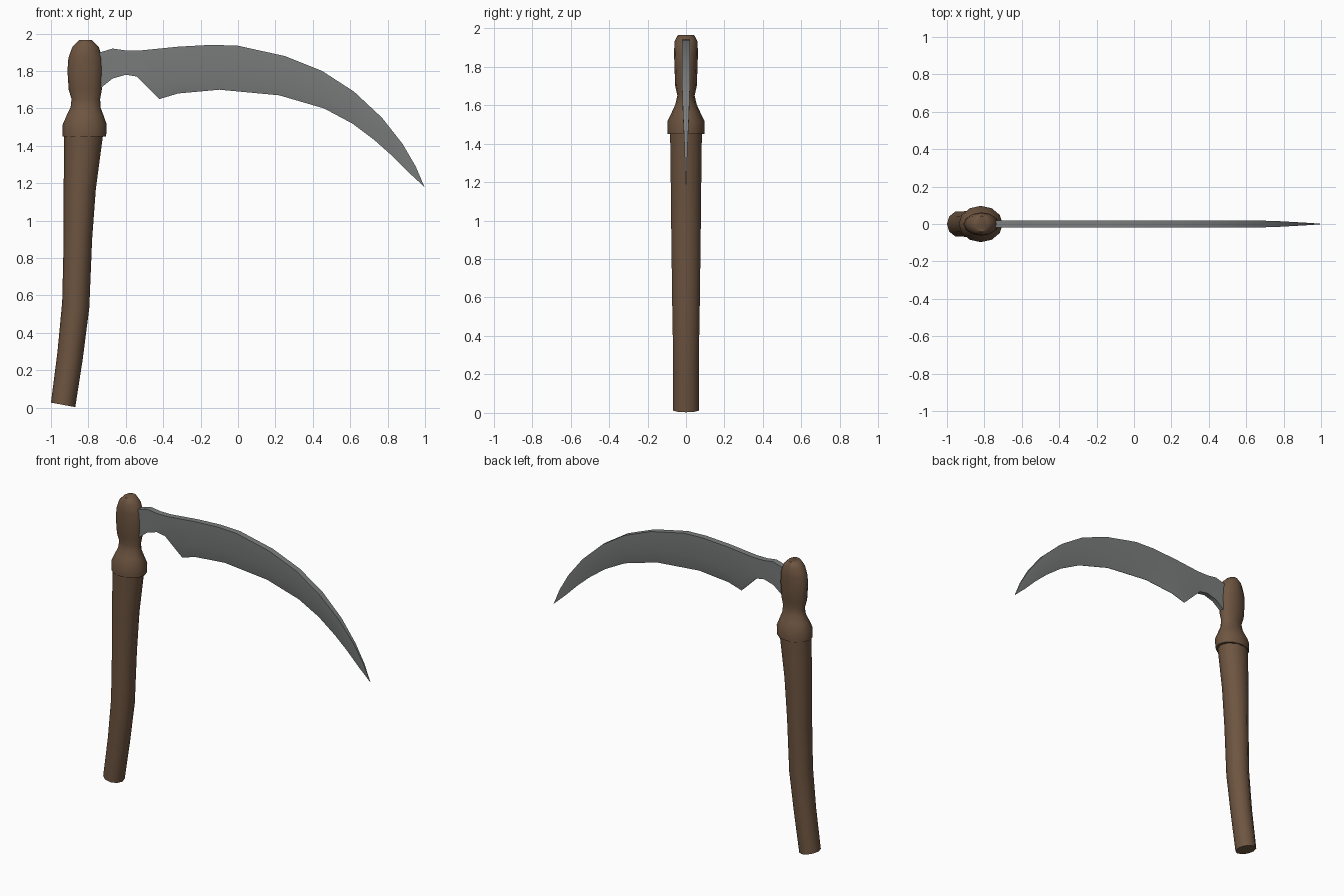
import bpy, bmesh, math

cube = bpy.data.objects.get("Cube")
if cube:
    bpy.data.objects.remove(cube)


def material(name, rgb):
    m = bpy.data.materials.new(name)
    m.use_nodes = True
    m.diffuse_color = (*rgb, 1)
    m.node_tree.nodes["Principled BSDF"].inputs["Base Color"].default_value = (*rgb, 1)
    return m


wood = material("brown wood", (0.155, 0.09, 0.052))
steel = material("grey steel", (0.2, 0.205, 0.205))


def loft(name, rings, mat, angle):
    """Skin equal-length closed rings of points and cap both ends."""
    bm = bmesh.new()
    loops = [[bm.verts.new(p) for p in ring] for ring in rings]
    n = len(loops[0])
    for a, b in zip(loops, loops[1:]):
        for i in range(n):
            j = (i + 1) % n
            bm.faces.new((a[i], a[j], b[j], b[i]))
    bm.faces.new(loops[0][::-1])
    bm.faces.new(loops[-1])
    bmesh.ops.remove_doubles(bm, verts=bm.verts, dist=0.0005)
    bmesh.ops.recalc_face_normals(bm, faces=bm.faces)
    mesh = bpy.data.meshes.new(name)
    bm.to_mesh(mesh)
    bm.free()
    mesh.materials.append(mat)
    obj = bpy.data.objects.new(name, mesh)
    bpy.context.collection.objects.link(obj)
    bpy.ops.object.select_all(action="DESELECT")
    obj.select_set(True)
    bpy.context.view_layer.objects.active = obj
    bpy.ops.object.shade_smooth_by_angle(angle=math.radians(angle))
    return obj


def oval(left, right, z, ry, tilt=0.0, sides=10):
    """Oval ring between two x limits, tilted so its left side is higher."""
    cx, rx = (left + right) / 2, (right - left) / 2
    ring = []
    for i in range(sides):
        a = math.tau * i / sides
        ring.append((cx + rx * math.cos(a), ry * math.sin(a), z - tilt * math.cos(a)))
    return ring


# Bent wooden handle: left, right, height, depth radius, tilt
handle = [(-1, -0.87, 0.015, 0.07, 0.012), (-0.965, -0.83, 0.28, 0.07, 0.02),
          (-0.94, -0.795, 0.55, 0.075, 0.015), (-0.932, -0.78, 0.9, 0.08, 0),
          (-0.932, -0.76, 1.17, 0.083, 0), (-0.93, -0.72, 1.47, 0.087, 0)]
loft("handle", [oval(*r) for r in handle], wood, 45)

# Carved head with a flared collar and a rounded top
head = [(-0.937, -0.705, 1.45, 0.095), (-0.937, -0.702, 1.515, 0.097),
        (-0.915, -0.72, 1.565, 0.073), (-0.895, -0.735, 1.605, 0.055),
        (-0.89, -0.737, 1.65, 0.045), (-0.905, -0.728, 1.7, 0.056),
        (-0.912, -0.722, 1.8, 0.06), (-0.907, -0.725, 1.87, 0.062),
        (-0.885, -0.745, 1.93, 0.06), (-0.85, -0.78, 1.965, 0.042)]
loft("head", [oval(*r, sides=12) for r in head], wood, 60)

# Blade stations: spine, ridge and cutting edge, each as (x, z)
stations = [
    ((-0.78, 1.89), (-0.78, 1.78), (-0.78, 1.67)),
    ((-0.72, 1.905), (-0.72, 1.8), (-0.72, 1.72)),
    ((-0.67, 1.92), (-0.67, 1.82), (-0.67, 1.76)),
    ((-0.6, 1.91), (-0.6, 1.83), (-0.6, 1.78)),
    ((-0.52, 1.91), (-0.53, 1.82), (-0.54, 1.77)),
    ((-0.42, 1.92), (-0.42, 1.72), (-0.42, 1.65)),
    ((-0.32, 1.93), (-0.32, 1.755), (-0.32, 1.68)),
    ((-0.14, 1.94), (-0.1, 1.79), (-0.1, 1.7)),
    ((0.0, 1.935), (0.06, 1.775), (0.06, 1.685)),
    ((0.25, 1.88), (0.23, 1.75), (0.22, 1.67)),
    ((0.45, 1.8), (0.47, 1.68), (0.46, 1.6)),
    ((0.62, 1.69), (0.62, 1.6), (0.61, 1.52)),
    ((0.77, 1.55), (0.75, 1.5), (0.73, 1.43)),
    ((0.88, 1.41), (0.85, 1.39), (0.82, 1.35)),
    ((0.95, 1.29), (0.94, 1.28), (0.91, 1.26)),
    ((0.997, 1.18), (0.997, 1.18), (0.997, 1.18)),
]
rings = []
for spine, ridge, edge in stations:
    t = 0.02 * min(1, (1.04 - spine[0]) / 0.35)
    e = 0.016 if edge[0] < -0.5 else 0.001
    if spine == edge:
        t = e = 0.001
    rings.append([(spine[0], -t, spine[1]), (ridge[0], -t * 0.9, ridge[1]),
                  (edge[0], -e, edge[1]), (edge[0], e, edge[1]),
                  (ridge[0], t * 0.9, ridge[1]), (spine[0], t, spine[1])])
loft("blade", rings, steel, 40)
